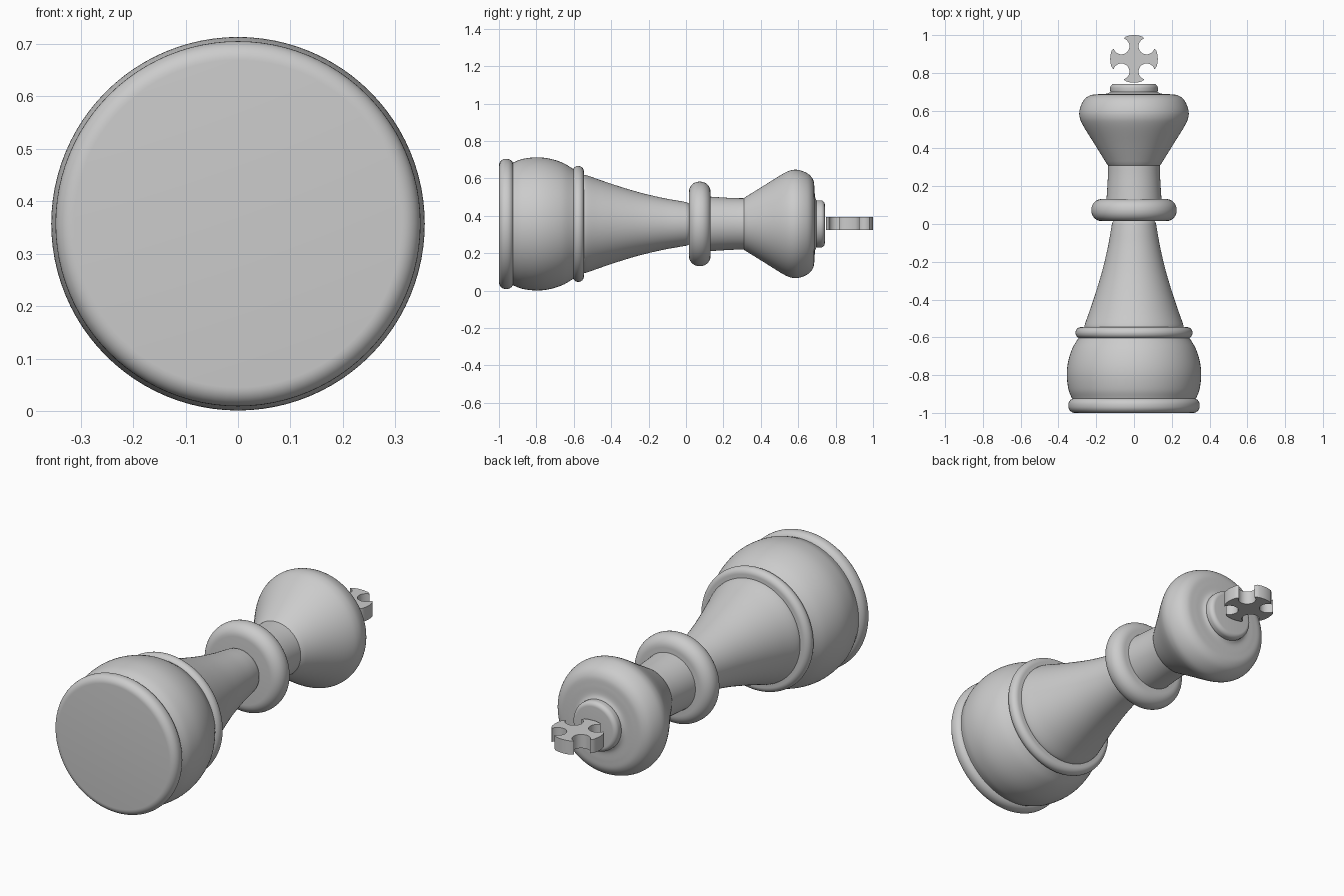
import bpy, bmesh, math
from mathutils import Vector

cube = bpy.data.objects.get("Cube")
if cube:
    bpy.data.objects.remove(cube, do_unlink=True)

AXIS_Z = 0.357
SEGMENTS = 96

grey = bpy.data.materials.new("light grey")
COLOUR = (0.6, 0.6, 0.6, 1)
grey.diffuse_color = COLOUR
grey.use_nodes = True
grey.node_tree.nodes["Principled BSDF"].inputs["Base Color"].default_value = COLOUR


def finish(name, bm, angle):
    bmesh.ops.recalc_face_normals(bm, faces=bm.faces)
    mesh = bpy.data.meshes.new(name)
    bm.to_mesh(mesh)
    bm.free()
    mesh.materials.append(grey)
    obj = bpy.data.objects.new(name, mesh)
    bpy.context.collection.objects.link(obj)
    bpy.ops.object.select_all(action='DESELECT')
    obj.select_set(True)
    bpy.context.view_layer.objects.active = obj
    bpy.ops.object.shade_smooth_by_angle(angle=math.radians(angle))
    return obj


def smooth(points, steps=6):
    """Spline through (radius, y) points."""
    pts = [Vector(p) for p in points]
    pts = [2 * pts[0] - pts[1]] + pts + [2 * pts[-1] - pts[-2]]
    out = []
    for a, b, c, d in zip(pts, pts[1:], pts[2:], pts[3:]):
        for i in range(steps):
            t = i / steps
            out.append(0.5 * (2 * b + (c - a) * t + (2 * a - 5 * b + 4 * c - d) * t * t
                              + (3 * b - a - 3 * c + d) * t ** 3))
    return [tuple(p) for p in out] + [tuple(points[-1])]


def rounded(r, y0, y1, bevel, steps=8):
    """Rim profile with both edges rounded off."""
    quarter = [math.pi / 2 * i / steps for i in range(steps + 1)]
    low = [(r - bevel + bevel * math.sin(a), y0 + bevel * (1 - math.cos(a))) for a in quarter]
    high = [(x, y1 - (y - y0)) for x, y in reversed(low)]
    return low + high


def lathe(name, profile, angle=35):
    """Turn a (radius, y) profile about the lengthwise axis and cap its ends."""
    bm = bmesh.new()
    rings = []
    for r, y in profile:
        ring = []
        for i in range(SEGMENTS):
            a = math.tau * i / SEGMENTS
            ring.append(bm.verts.new((r * math.cos(a), y, AXIS_Z + r * math.sin(a))))
        rings.append(ring)
    for low, high in zip(rings, rings[1:]):
        for i in range(SEGMENTS):
            j = (i + 1) % SEGMENTS
            bm.faces.new((low[i], low[j], high[j], high[i]))
    bm.faces.new(rings[0])
    bm.faces.new(rings[-1])
    bmesh.ops.remove_doubles(bm, verts=bm.verts, dist=1e-5)
    return finish(name, bm, angle)


# Foot and lower body
lathe("base_rim", rounded(0.348, -1.0, -0.922, 0.036))
lathe("base_bulb", smooth([(0.328, -0.925), (0.347, -0.875), (0.356, -0.8), (0.349, -0.73),
                           (0.327, -0.66), (0.292, -0.6)]))
lathe("waist_ring", rounded(0.31, -0.606, -0.546, 0.0295))

# Tapering stem and collar
lathe("stem", smooth([(0.255, -0.55), (0.262, -0.538), (0.235, -0.46), (0.2, -0.355), (0.166, -0.24),
                      (0.138, -0.12), (0.122, -0.03), (0.115, 0.005), (0.105, 0.02)]))
lathe("collar", rounded(0.226, 0.015, 0.132, 0.056))
lathe("neck", smooth([(0.146, 0.125), (0.141, 0.2), (0.138, 0.26), (0.137, 0.32)]))

# Flared head and cap
lathe("head", [(0.137, 0.31)] + smooth([(0.142, 0.315), (0.207, 0.42), (0.27, 0.522), (0.289, 0.572),
                                       (0.285, 0.615), (0.264, 0.658), (0.232, 0.681),
                                       (0.19, 0.687), (0.145, 0.69), (0.122, 0.7)]))
lathe("cap", rounded(0.126, 0.685, 0.742, 0.022))

# Cross with flared arms: four round notches joined by bowed tips
CENTRE_Y, HALF_THICK, NOTCH, NOTCH_R = 0.874, 0.035, 0.067, 0.043
outline = []
for k in range(4):
    turn = math.pi / 2 * k
    pts = [(0.126 * math.cos(a), 0.126 * math.sin(a)) for a in
           (math.radians(d) for d in range(-20, 21, 5))]
    pts += [(NOTCH + NOTCH_R * math.cos(a), NOTCH + NOTCH_R * math.sin(a)) for a in
            (math.radians(-17 - 236 * i / 18) for i in range(19))]
    outline += [(x * math.cos(turn) - y * math.sin(turn),
                 x * math.sin(turn) + y * math.cos(turn)) for x, y in pts]
bm = bmesh.new()
face = bm.faces.new([bm.verts.new((x, CENTRE_Y + y, AXIS_Z + 0.003 - HALF_THICK)) for x, y in outline])
made = bmesh.ops.extrude_face_region(bm, geom=[face])
top = [v for v in made["geom"] if isinstance(v, bmesh.types.BMVert)]
bmesh.ops.translate(bm, verts=top, vec=(0, 0, 2 * HALF_THICK))
finish("cross", bm, 30)
